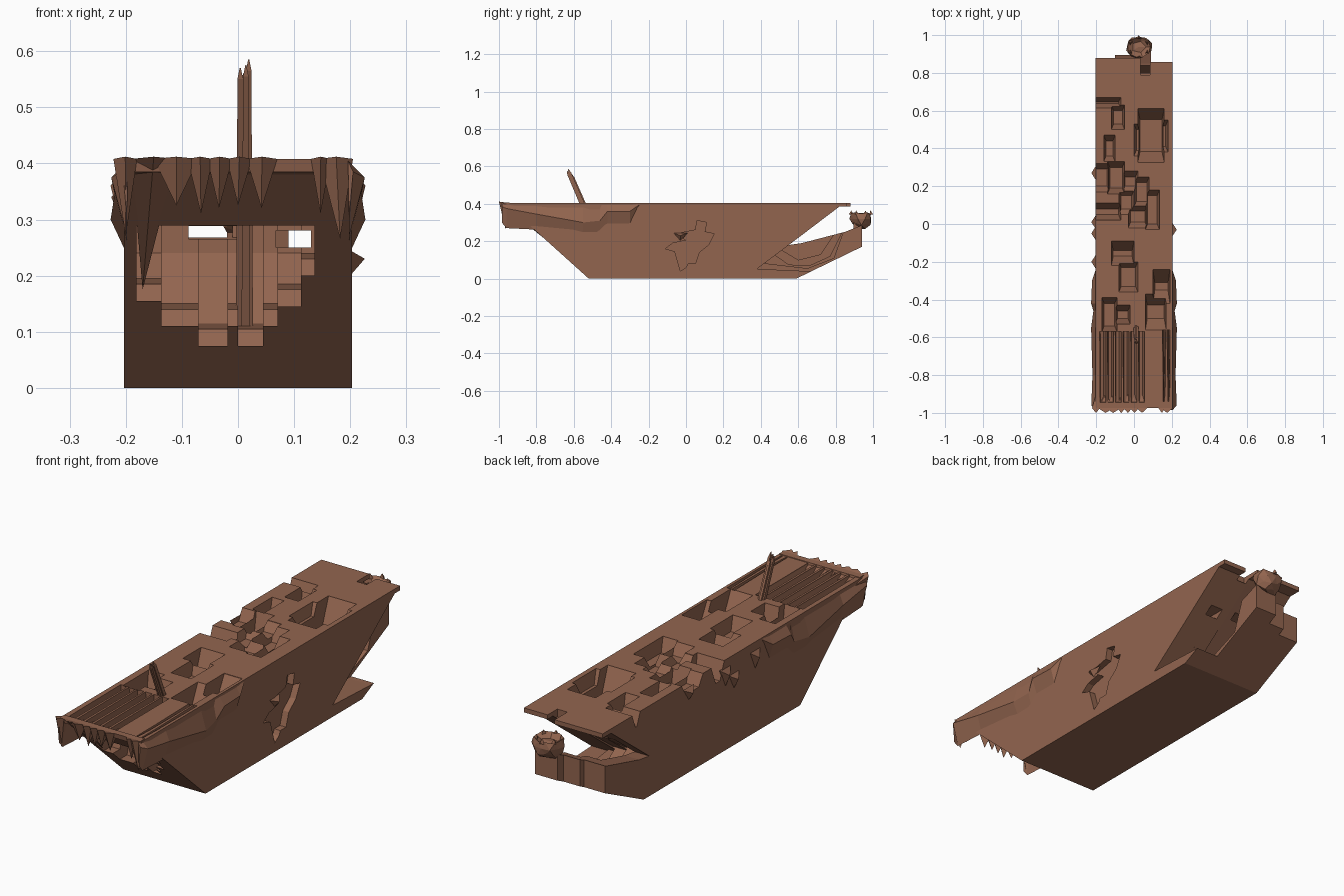
import bpy, bmesh, math, random
from mathutils import Vector

random.seed(4)
brown = bpy.data.materials.new("weathered_brown")
brown.diffuse_color = (0.29, 0.13, 0.078, 1)
W, TOP = 0.203, 0.405


def make(name, verts, faces):
    me = bpy.data.meshes.new(name)
    me.from_pydata([tuple(v) for v in verts], [], faces)
    bm = bmesh.new()
    bm.from_mesh(me)
    bmesh.ops.recalc_face_normals(bm, faces=bm.faces)
    bm.to_mesh(me)
    bm.free()
    me.materials.append(brown)
    ob = bpy.data.objects.new(name, me)
    bpy.context.collection.objects.link(ob)
    return ob


def loft(name, rings):
    """Closed solid through rings that have the same point count."""
    n = len(rings[0])
    verts = [p for r in rings for p in r]
    faces = [tuple(range(n)), tuple(range(len(verts) - n, len(verts)))]
    for k in range(len(rings) - 1):
        for i in range(n):
            j = (i + 1) % n
            faces.append((k * n + i, k * n + j, (k + 1) * n + j, (k + 1) * n + i))
    return make(name, verts, faces)


def side_prism(name, prof, x0, x1):
    return loft(name, [[(x, y, z) for y, z in prof] for x in (x0, x1)])


cutters = []


def cut(prof, x0, x1):
    cutters.append(side_prism("cutter", prof, x0, x1))


def box_cut(x0, x1, y0, y1, z0, z1):
    cut([(y0, z0), (y1, z0), (y1, z1), (y0, z1)], x0, x1)


def pit(x0, x1, y0, y1, depth, sx=0.012, sy=0.03):
    """Sunken deck pit with walls that slope mostly lengthwise."""
    rings = []
    for z, s in ((TOP + 0.02, 0), (TOP - 0.002, 0), (TOP - depth, 1)):
        a, b = s * sx, s * min(sy, (y1 - y0) * 0.42)
        rings.append([(x0 + a, y0 + b, z), (x1 - a, y0 + b, z), (x1 - a, y1 - b, z), (x0 + a, y1 - b, z)])
    cutters.append(loft("cutter", rings))


# Hull block
hull = side_prism("hull", [(-0.97, TOP), (-0.52, 0), (0.59, 0), (0.94, 0.17), (0.94, TOP)], -W, W)

# Stern opening, leaving a thin deck plate above and a low wall on the left
cut([(0.55, 0.18), (0.82, 0.385), (1.1, 0.385), (1.1, 0.3), (0.94, 0.285), (0.85, 0.25), (0.62, 0.19)], -0.3, 0.3)
box_cut(-0.3, 0.3, 0.88, 1.1, 0.29, 0.5)
box_cut(0.035, 0.085, 0.79, 1, 0.37, 0.5)
box_cut(0.08, 0.3, 0.858, 1, 0.37, 0.5)
# Stern end trimmed on both sides of the finial support
box_cut(-0.3, -0.1, 0.865, 1.1, 0.05, 0.384)
box_cut(-0.11, -0.02, 0.895, 1.1, 0.05, 0.384)
# Right side fully open above a low sill
cut([(0.38, 0.052), (0.65, 0.04), (1.1, 0.04), (1.1, 0.384), (0.82, 0.384)], 0.09, 0.3)
cut([(0.42, 0.082), (0.65, 0.055), (0.79, 0.11), (0.83, 0.22), (0.87, 0.33), (0.82, 0.384)], 0.02, 0.1)
cut([(0.47, 0.13), (0.55, 0.075), (0.66, 0.07), (0.77, 0.12), (0.83, 0.24), (0.87, 0.32), (0.8, 0.37)], -0.06, 0.03)
cut([(0.5, 0.16), (0.6, 0.1), (0.72, 0.13), (0.8, 0.25), (0.8, 0.36)], -0.13, -0.05)

# Bow cavity: stepped columns with a rising floor
for x0, x1, zb, yb in ((-0.181, -0.135, 0.155, -0.45), (-0.136, -0.069, 0.11, -0.4), (-0.07, -0.019, 0.075, -0.32),
                       (-0.02, 0.001, 0.11, -0.36), (0, 0.045, 0.075, -0.3), (0.044, 0.07, 0.11, -0.38),
                       (0.069, 0.112, 0.145, -0.42), (0.111, 0.136, 0.2, -0.5)):
    ys = -0.52 - zb * 1.11
    cut([(-1.1, zb), (ys + 0.05, zb), (ys + 0.06, zb + 0.03), (yb - 0.05, zb + 0.04),
         (yb, 0.24), (yb, 0.289), (-1.1, 0.289)], x0, x1)
# Passages through to the stern
box_cut(-0.088, -0.001, -0.6, 0.72, 0.265, 0.288)
box_cut(0.068, 0.13, -0.6, 0.75, 0.25, 0.28)

# Long grooves in the bow deck, deepest amidships
for i in range(6):
    x = -0.165 + i * 0.041
    cutters.append(loft("cutter", [[(x - 0.018, y, 0.43), (x + 0.018, y, 0.43), (x + 0.016, y, TOP - 0.004),
                                    (x + 0.004, y, TOP - d), (x - 0.012, y, TOP - d * 0.85)]
                                   for y, d in ((-0.95, 0.014), (-0.57, 0.105 - 0.012 * (i % 3)))]))
for x in (0.158, 0.182):
    cutters.append(loft("cutter", [[(x - 0.01, y, 0.43), (x + 0.01, y, 0.43), (x, y, TOP - d)]
                                   for y, d in ((-0.94, 0.012), (-0.56, 0.09))]))

# Broken pits along the deck
for p in ((-0.22, -0.07, 0.615, 0.67, 0.06), (-0.12, -0.05, 0.5, 0.63, 0.07), (-0.16, -0.1, 0.33, 0.47, 0.06),
          (0.02, 0.16, 0.325, 0.612, 0.11, 0.012, 0.06), (0.0, 0.05, 0.36, 0.53, 0.05),
          (0.12, 0.18, 0.38, 0.55, 0.06), (-0.22, -0.13, 0.17, 0.32, 0.05),
          (-0.14, -0.05, 0.16, 0.33, 0.08), (-0.06, 0.02, 0.17, 0.28, 0.04), (0.0, 0.08, 0.09, 0.25, 0.06),
          (0.06, 0.135, -0.03, 0.18, 0.06), (-0.22, -0.07, 0.02, 0.11, 0.08), (-0.08, 0.0, 0.05, 0.18, 0.04),
          (-0.03, 0.07, -0.02, 0.1, 0.05), (-0.12, 0.0, -0.22, -0.09, 0.1, 0.01, 0.05),
          (-0.08, 0.02, -0.36, -0.2, 0.06), (-0.17, -0.09, -0.57, -0.39, 0.09), (-0.1, -0.02, -0.53, -0.43, 0.1),
          (0.1, 0.19, -0.42, -0.24, 0.1, 0.01, 0.07), (0.06, 0.17, -0.56, -0.37, 0.09, 0.01, 0.06)):
    pit(*p)

# Irregular recess in the right wall
cut([(-0.11, 0.16), (-0.06, 0.145), (-0.03, 0.04), (0, 0.06), (0.01, 0.08), (0.05, 0.08), (0.07, 0.14),
     (0.12, 0.18), (0.15, 0.24), (0.1, 0.25), (0.11, 0.3), (0.06, 0.31), (0.05, 0.26), (-0.05, 0.24),
     (0, 0.205), (-0.07, 0.19)], W - 0.03, 0.3)

# Apply all cuts
for c in cutters:
    c.hide_render = True
    m = hull.modifiers.new("cut", "BOOLEAN")
    m.operation, m.solver, m.object = "DIFFERENCE", "EXACT", c
dg = bpy.context.evaluated_depsgraph_get()
dg.update()
cut_mesh = bpy.data.meshes.new_from_object(hull.evaluated_get(dg))
hull.modifiers.clear()
hull.data = cut_mesh
for c in cutters:
    bpy.data.objects.remove(c)

# Creased rails on both bow sides: y, crease x, crease z, bottom z
rail = [(-0.985, 0.205, 0.385, 0.30), (-0.96, 0.226, 0.375, 0.27), (-0.8, 0.22, 0.345, 0.262),
        (-0.55, 0.227, 0.30, 0.238), (-0.46, 0.215, 0.31, 0.24), (-0.42, 0.227, 0.36, 0.28),
        (-0.3, 0.222, 0.36, 0.28), (-0.25, 0.206, 0.395, 0.385)]
for s, label in ((-1, "left"), (1, "right")):
    loft(label + "_bow_rail", [[(s * 0.196, y, TOP), (s * xc, y, zc), (s * 0.198, y, zb)]
                               for y, xc, zc, zb in rail])

# Hanging ragged teeth across the bow: x0, x1, tip x, tip z
for x0, x1, xt, zt in ((-0.222, -0.18, -0.2, 0.27), (-0.19, -0.11, -0.17, 0.175), (-0.15, -0.07, -0.11, 0.325),
                       (-0.09, -0.045, -0.066, 0.31), (-0.055, -0.01, -0.034, 0.32), (-0.02, 0.025, 0, 0.325),
                       (0.015, 0.07, 0.042, 0.32), (0.13, 0.165, 0.147, 0.31), (0.145, 0.205, 0.182, 0.265)):
    xm = (x0 + x1) / 2
    make("bow_tooth", [(x0, -0.975, 0.408), (x1, -0.975, 0.408), (xm, -1.0, 0.412), (xm, -0.9, 0.385),
                       (xt, -0.71 if zt < 0.2 else -0.965, zt)],
         [(0, 3, 1, 2), (0, 2, 4), (2, 1, 4), (1, 3, 4), (3, 0, 4)])
side_prism("bow_lip", [(-0.975, 0.408), (-0.945, 0.408), (-0.94, 0.38), (-0.97, 0.385)], -0.2, 0.2)

# Leaning mast made of splintered strips
for x, y, h in ((0.004, 0, 0.57), (0.01, 0.012, 0.56), (0.014, -0.004, 0.575), (0.019, 0.006, 0.585)):
    rings = []
    for z, r in ((0.09, 0.008), (0.34, 0.006), (h - 0.02, 0.005), (h, 0.001)):
        c = Vector((x, -0.53 + y - (z - 0.34) * 0.43, z))
        rings.append([c + Vector((r * a, r * 1.6 * b, 0)) for a, b in ((-1, -1), (1, -1), (1, 1), (-1, 1))])
    loft("mast_strip", rings)

# Loose shards clinging to the walls
for s, y, z, h in ((-1, 0.27, 0.36, 0.04), (-1, 0.01, 0.34, 0.06), (-1, -0.05, 0.3, 0.05), (-1, -0.2, 0.34, 0.06),
                   (1, -0.03, 0.23, 0.03)):
    make("wall_shard", [(s * 0.2, y - 0.04, z + h / 2), (s * 0.2, y + 0.04, z + h / 2), (s * 0.2, y, z - h),
                        (s * 0.226, y, z)], [(0, 1, 2), (0, 1, 3), (1, 2, 3), (2, 0, 3)])

# Rough round stern finial with an open top, on a short post
bm = bmesh.new()
bmesh.ops.create_icosphere(bm, subdivisions=2, radius=0.058)
for v in bm.verts:
    v.co *= random.uniform(0.88, 1.15)
    if v.co.z > 0.045:
        v.co.z -= 0.04
    v.co = Vector((v.co.x * 1.15 + 0.025, v.co.y + 0.938, v.co.z + 0.32))
me = bpy.data.meshes.new("stern_finial")
bm.to_mesh(me)
bm.free()
me.materials.append(brown)
bpy.context.collection.objects.link(bpy.data.objects.new("stern_finial", me))
for a in range(6):
    t = a * math.tau / 6 + math.pi / 6
    d = Vector((math.cos(t), math.sin(t), 0.3))
    c = Vector((0.025, 0.935, 0.325))
    q = Vector((-d.y, d.x, 0)) * 0.014
    make("finial_spike", [c + d * 0.045 + q, c + d * 0.045 - q, c + d * 0.05 + Vector((0, 0, 0.025)), c + d * 0.065],
         [(0, 1, 2), (0, 1, 3), (1, 2, 3), (2, 0, 3)])
loft("finial_post", [[(x, y, z) for x, y in ((-0.01, 0.895), (0.055, 0.895), (0.055, 0.938), (-0.01, 0.938))]
                     for z in (0.18, 0.3)])
